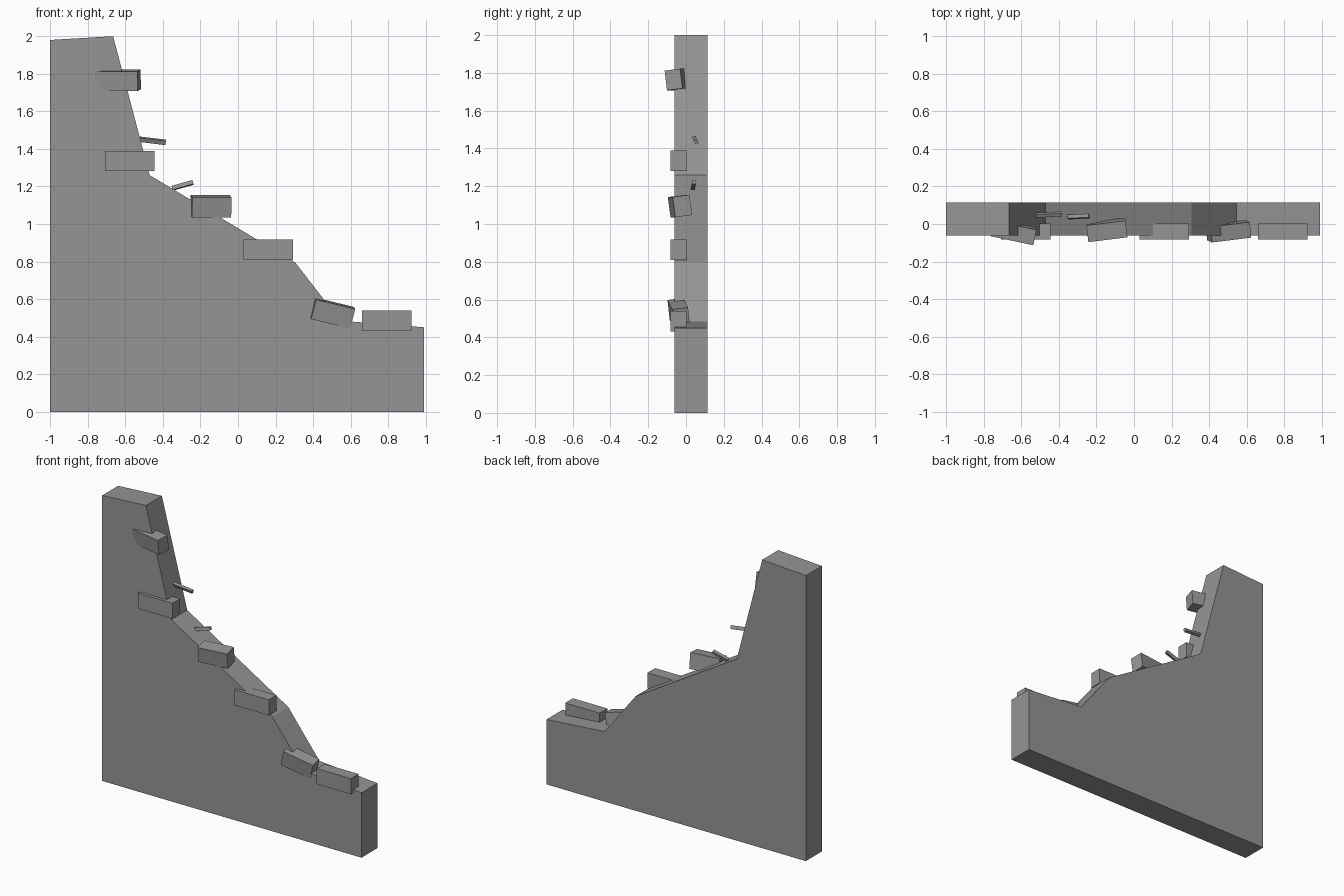
import bpy
import bmesh
from math import radians
from mathutils import Euler, Matrix, Vector

cube = bpy.data.objects.get("Cube")
if cube:
    bpy.data.objects.remove(cube, do_unlink=True)

stone = bpy.data.materials.new("grey stone")
stone.use_nodes = True
GREY = (0.30, 0.30, 0.30, 1)
stone.diffuse_color = GREY
stone.node_tree.nodes["Principled BSDF"].inputs["Base Color"].default_value = GREY


def finish(name, bm):
    bmesh.ops.recalc_face_normals(bm, faces=bm.faces[:])
    mesh = bpy.data.meshes.new(name)
    bm.to_mesh(mesh)
    bm.free()
    mesh.materials.append(stone)
    obj = bpy.data.objects.new(name, mesh)
    bpy.context.collection.objects.link(obj)
    return obj


def block(name, centre, size, tilt=(0, 0, 0)):
    bm = bmesh.new()
    bmesh.ops.create_cube(bm, size=1, matrix=Matrix.Diagonal((*size, 1)))
    obj = finish(name, bm)
    obj.location = centre
    obj.rotation_euler = Euler([radians(a) for a in tilt])


# Broken wall: side profile extruded through its thickness
FRONT, BACK = -0.06, 0.115
profile = [(-1, 0), (0.99, 0), (0.99, 0.45), (0.545, 0.485), (0.305, 0.795),
           (-0.47, 1.26), (-0.665, 2), (-1, 1.98)]
bm = bmesh.new()
face = bm.faces.new([bm.verts.new((x, FRONT, z)) for x, z in profile])
new = bmesh.ops.extrude_face_region(bm, geom=[face])["geom"]
bmesh.ops.translate(bm, vec=Vector((0, BACK - FRONT, 0)),
                    verts=[v for v in new if isinstance(v, bmesh.types.BMVert)])
finish("broken_wall", bm)

# Straight bricks along the broken edge
for i, (x, z) in enumerate([(-0.577, 1.335), (0.162, 0.863), (0.793, 0.485)]):
    block(f"straight_brick_{i + 1}", (x, -0.04, z), (0.264, 0.084, 0.108))

# Loosened, tilted bricks
block("tilted_brick_upper", (-0.64, -0.042, 1.765), (0.232, 0.084, 0.105), (7, 0, -12))
block("tilted_brick_middle", (-0.145, -0.032, 1.095), (0.21, 0.09, 0.108), (8, 0, 7))
block("tilted_brick_lower", (0.503, -0.038, 0.526), (0.216, 0.084, 0.108), (8, 13.5, 7))

# Thin splinters sticking out of the edge
block("splinter_upper", (-0.455, 0.05, 1.443), (0.14, 0.018, 0.024), (25, 7, 3))
block("splinter_lower", (-0.295, 0.04, 1.206), (0.115, 0.02, 0.022), (-15, -16, 3))
